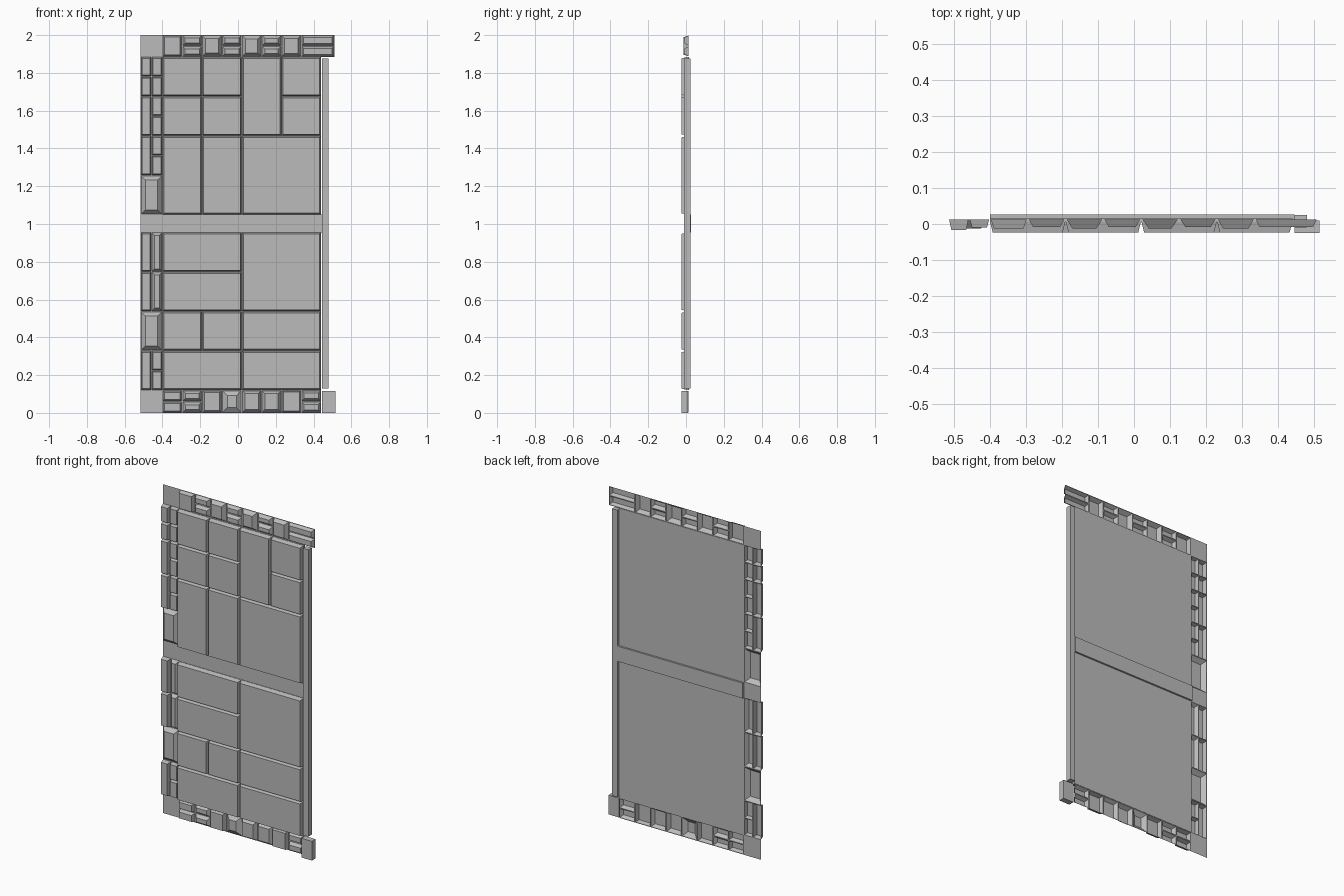
import bpy, bmesh

cube = bpy.data.objects.get("Cube")
if cube:
    bpy.data.objects.remove(cube, do_unlink=True)

grey = bpy.data.materials.new("plain grey")
grey.use_nodes = True
COLOUR = (0.5, 0.5, 0.5, 1)
grey.diffuse_color = COLOUR
grey.node_tree.nodes["Principled BSDF"].inputs["Base Color"].default_value = COLOUR

BASE = 0.013          # depth of the border sheet
LEFT, INNER, RIGHT = -0.515, -0.4, 0.44
BOTTOM, TOP = 0.12, 1.885
PITCH = (RIGHT - INNER) / 8
UNIT = 0.209          # height of one panel row
LOW_TOP, HIGH_BOTTOM = BOTTOM + 4 * UNIT, TOP - 4 * UNIT


def ring(bm, x0, x1, z0, z1, y):
    return [bm.verts.new(p) for p in ((x0, y, z0), (x1, y, z0), (x1, y, z1), (x0, y, z1))]


def bridge(bm, a, b):
    for i in range(4):
        j = (i + 1) % 4
        bm.faces.new((a[i], a[j], b[j], b[i]))


def raised(bm, cell, base, front, gap, slope):
    """Flat rim around a cell, with a hollow tapered block pressed out of it."""
    x0, x1, z0, z1 = cell
    loops = [ring(bm, x0 + d, x1 - d, z0 + d, z1 - d, y)
             for d, y in ((0, base), (gap, base), (gap + slope, front))]
    bridge(bm, loops[0], loops[1])
    bridge(bm, loops[1], loops[2])
    bm.faces.new(loops[2])


def finish(bm, name):
    mesh = bpy.data.meshes.new(name)
    bm.to_mesh(mesh)
    bm.free()
    mesh.materials.append(grey)
    obj = bpy.data.objects.new(name, mesh)
    bpy.context.collection.objects.link(obj)
    return obj


def box(name, x0, x1, y0, y1, z0, z1):
    bm = bmesh.new()
    front, back = ring(bm, x0, x1, z0, z1, y0), ring(bm, x0, x1, z0, z1, y1)
    bm.faces.new(front)
    bm.faces.new(back[::-1])
    bridge(bm, back, front)
    return finish(bm, name)


def sheet(name, x0, x1, z0, z1):
    bm = bmesh.new()
    bm.faces.new(ring(bm, x0, x1, z0, z1, BASE))
    return finish(bm, name)


# Large panels: column start, column end, row start, row end in panel units
upper = [(0, 1, 3, 4), (1, 2, 3, 4), (0, 1, 2, 3), (1, 2, 2, 3), (2, 3, 2, 4),
         (3, 4, 3, 4), (3, 4, 2, 3), (0, 1, 0, 2), (1, 2, 0, 2), (2, 4, 0, 2)]
lower = [(0, 2, 3, 4), (0, 2, 2, 3), (2, 4, 2, 4), (0, 1, 1, 2), (1, 2, 1, 2),
         (2, 4, 1, 2), (0, 2, 0, 1), (2, 4, 0, 1)]
for name, z, layout in (("upper", HIGH_BOTTOM, upper), ("lower", BOTTOM, lower)):
    box(name + "_back_plate", INNER, RIGHT, 0.006, 0.015, z, z + 4 * UNIT)
    bm = bmesh.new()
    for a, b, c, d in layout:
        raised(bm, (INNER + a * 2 * PITCH, INNER + b * 2 * PITCH, z + c * UNIT, z + d * UNIT),
               0.005, -0.023, 0.001, 0.007)
    finish(bm, name + "_panels")

# Left border: S = single wide block, else block counts in the outer and inner columns
MID = (LEFT + INNER) / 2
rows_up = ["S", (1, 2), (1, 2), (2, 2)]
rows_down = [(1, 2), "S", (1, 1), (1, 1)]
bm = bmesh.new()
for start, rows in ((HIGH_BOTTOM, rows_up), (BOTTOM, rows_down)):
    for i, row in enumerate(rows):
        z = start + i * UNIT
        if row == "S":
            raised(bm, (LEFT, INNER, z, z + UNIT), BASE, -0.012, 0.003, 0.022)
            continue
        for (x0, x1), n, front in zip(((LEFT, MID), (MID, INNER)), row, (-0.016, -0.01)):
            slope = 0.014 if row == (1, 1) and x0 == MID else 0.006
            for k in range(n):
                h = UNIT / n
                raised(bm, (x0, x1, z + k * h, z + (k + 1) * h), BASE, front, 0.002, slope)
finish(bm, "left_border")

# Bottom and top borders: number of stacked blocks and bevel width for each cell
bottom = [(2, .008), (2, .014), (1, .009), (1, .026), (1, .014), (1, .014), (1, .007), (2, .012)]
top = [(1, .008), (2, .012), (1, .016), (2, .012), (1, .018), (2, .014), (1, .014), (2, .01)]
for name, z0, z1, cells in (("bottom_border", 0, BOTTOM, bottom), ("top_border", TOP, 2, top)):
    bm = bmesh.new()
    for i, (n, slope) in enumerate(cells):
        x0 = INNER + i * PITCH
        x1 = 0.51 if name == "top_border" and i == 7 else x0 + PITCH
        h = (z1 - z0) / n
        for k in range(n):
            raised(bm, (x0, x1, z0 + k * h, z0 + (k + 1) * h), BASE,
                   -0.012 + 0.004 * (i % 2), 0.003, slope)
    finish(bm, name)

# Flat corners and the flat stretch beside the middle rail
sheet("bottom_left_corner", LEFT, INNER, 0, BOTTOM)
sheet("top_left_corner", LEFT, INNER, TOP, 2)
sheet("middle_left_plate", LEFT, INNER, LOW_TOP, HIGH_BOTTOM)

# Middle rail, right post and foot block
box("middle_rail", INNER, 0.445, 0.008, 0.026, LOW_TOP, HIGH_BOTTOM)
box("right_post", 0.445, 0.48, -0.01, 0.025, 0.13, 1.875)
box("foot_block", 0.445, 0.515, -0.025, 0.01, 0, BOTTOM - 0.003)
